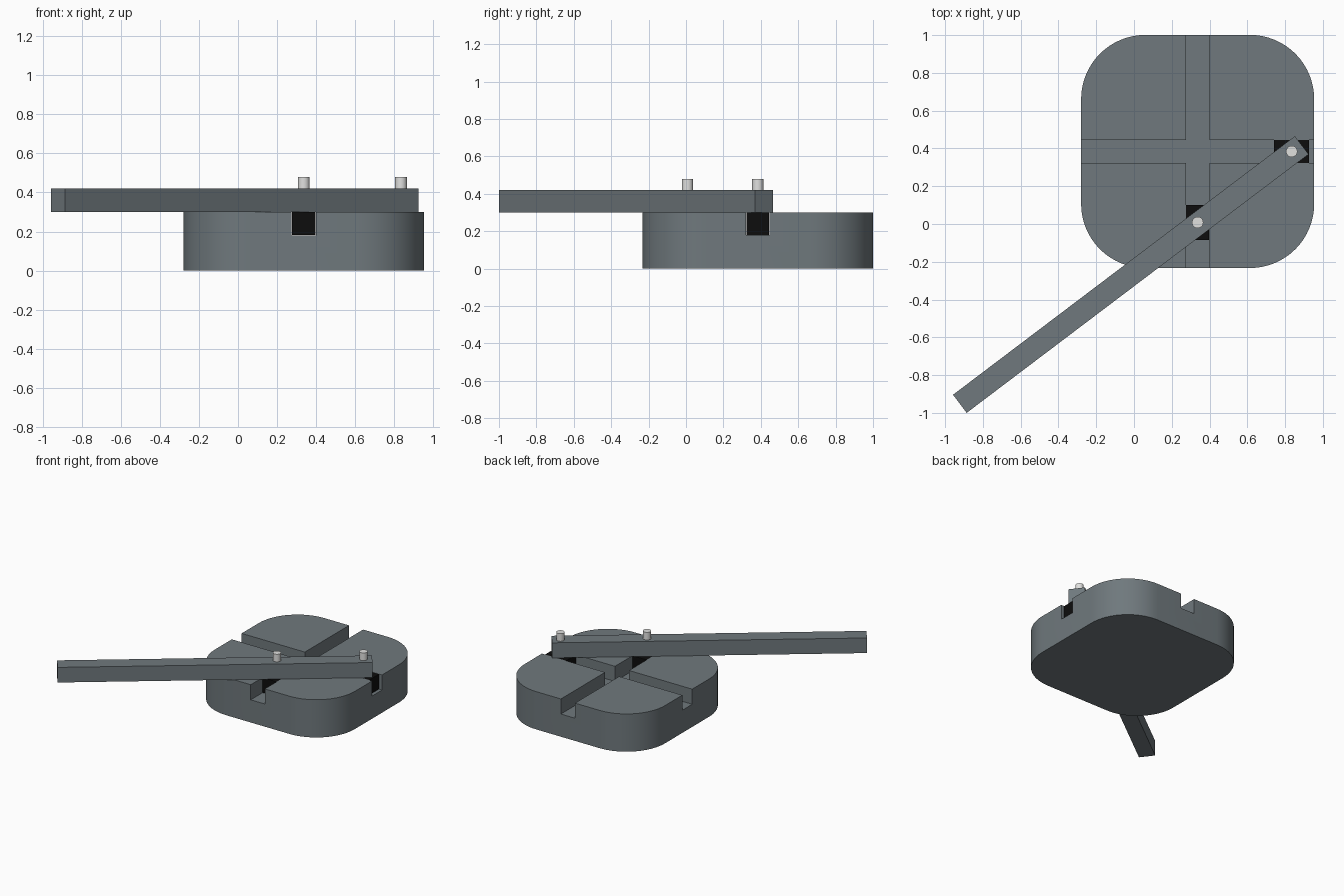
import bpy, bmesh, math
from mathutils import Matrix, Vector

if "Cube" in bpy.data.objects:
    bpy.data.objects.remove(bpy.data.objects["Cube"])


def material(name, rgb):
    m = bpy.data.materials.new(name)
    m.diffuse_color = (*rgb, 1.0)
    m.use_nodes = True
    m.node_tree.nodes["Principled BSDF"].inputs["Base Color"].default_value = m.diffuse_color
    return m


GREY = material("slate grey", (0.16, 0.19, 0.205))
BLACK = material("black", (0.004, 0.004, 0.004))
SILVER = material("light silver", (0.75, 0.75, 0.74))

CX, CY = 0.337, 0.384          # centre of the base
HALF, RADIUS = 0.617, 0.34     # base half width and corner radius
TOP, FLOOR = 0.30, 0.18        # base top and groove floor
SLOT = 0.124                   # groove width


def finish(name, bm, mat):
    bmesh.ops.recalc_face_normals(bm, faces=bm.faces)
    me = bpy.data.meshes.new(name)
    bm.to_mesh(me)
    bm.free()
    ob = bpy.data.objects.new(name, me)
    bpy.context.collection.objects.link(ob)
    if mat:
        me.materials.append(mat)
    return ob


def box(name, centre, size, mat=None, angle=0.0):
    bm = bmesh.new()
    bmesh.ops.create_cube(bm, size=1.0)
    bm.transform(Matrix.Translation(centre) @ Matrix.Rotation(angle, 4, 'Z')
                 @ Matrix.Diagonal((*size, 1.0)))
    return finish(name, bm, mat)


def smooth(ob):
    bpy.ops.object.select_all(action='DESELECT')
    ob.select_set(True)
    bpy.context.view_layer.objects.active = ob
    bpy.ops.object.shade_smooth_by_angle(angle=math.radians(30))


# Base: rounded square profile, extruded
bm = bmesh.new()
inner, steps, verts = HALF - RADIUS, 16, []
for k, (sx, sy) in enumerate([(1, 1), (-1, 1), (-1, -1), (1, -1)]):
    for i in range(steps + 1):
        a = (k + i / steps) * math.pi / 2
        verts.append(bm.verts.new((CX + sx * inner + RADIUS * math.cos(a),
                                   CY + sy * inner + RADIUS * math.sin(a), 0)))
face = bm.faces.new(verts)
ext = bmesh.ops.extrude_face_region(bm, geom=[face])
bmesh.ops.translate(bm, vec=(0, 0, TOP),
                    verts=[g for g in ext["geom"] if isinstance(g, bmesh.types.BMVert)])
base = finish("base", bm, GREY)

# Crossed grooves cut through the top
for size in [(SLOT, 2, 0.4), (2, SLOT, 0.4)]:
    cutter = box("groove_cutter", (CX, CY, FLOOR + 0.2), size)
    cutter.hide_render = True
    mod = base.modifiers.new("groove", 'BOOLEAN')
    mod.operation, mod.solver, mod.object = 'DIFFERENCE', 'EXACT', cutter
    bpy.context.view_layer.objects.active = base
    bpy.ops.object.modifier_apply(modifier=mod.name)
    bpy.data.objects.remove(cutter, do_unlink=True)
smooth(base)

# Swinging arm lying across both sliders
start, end = Vector((-0.922, -0.952)), Vector((0.888, 0.417))
mid, run = (start + end) / 2, end - start
box("arm", (mid.x, mid.y, TOP + 0.06), (run.length, 0.12, 0.12), GREY,
    math.atan2(run.y, run.x))

# Sliders in the grooves, each with a pin through the arm
for name, x, y, sx, sy in [("front", CX, 0.008, 0.122, 0.185),
                           ("right", 0.835, CY, 0.185, 0.122)]:
    box(name + "_slider", (x, y, (FLOOR + TOP) / 2), (sx, sy, TOP - FLOOR - 0.002), BLACK)
    bm = bmesh.new()
    bmesh.ops.create_cone(bm, cap_ends=True, segments=32, radius1=0.03, radius2=0.03,
                          depth=0.18, matrix=Matrix.Translation((x, y, 0.39)))
    smooth(finish(name + "_pin", bm, SILVER))
